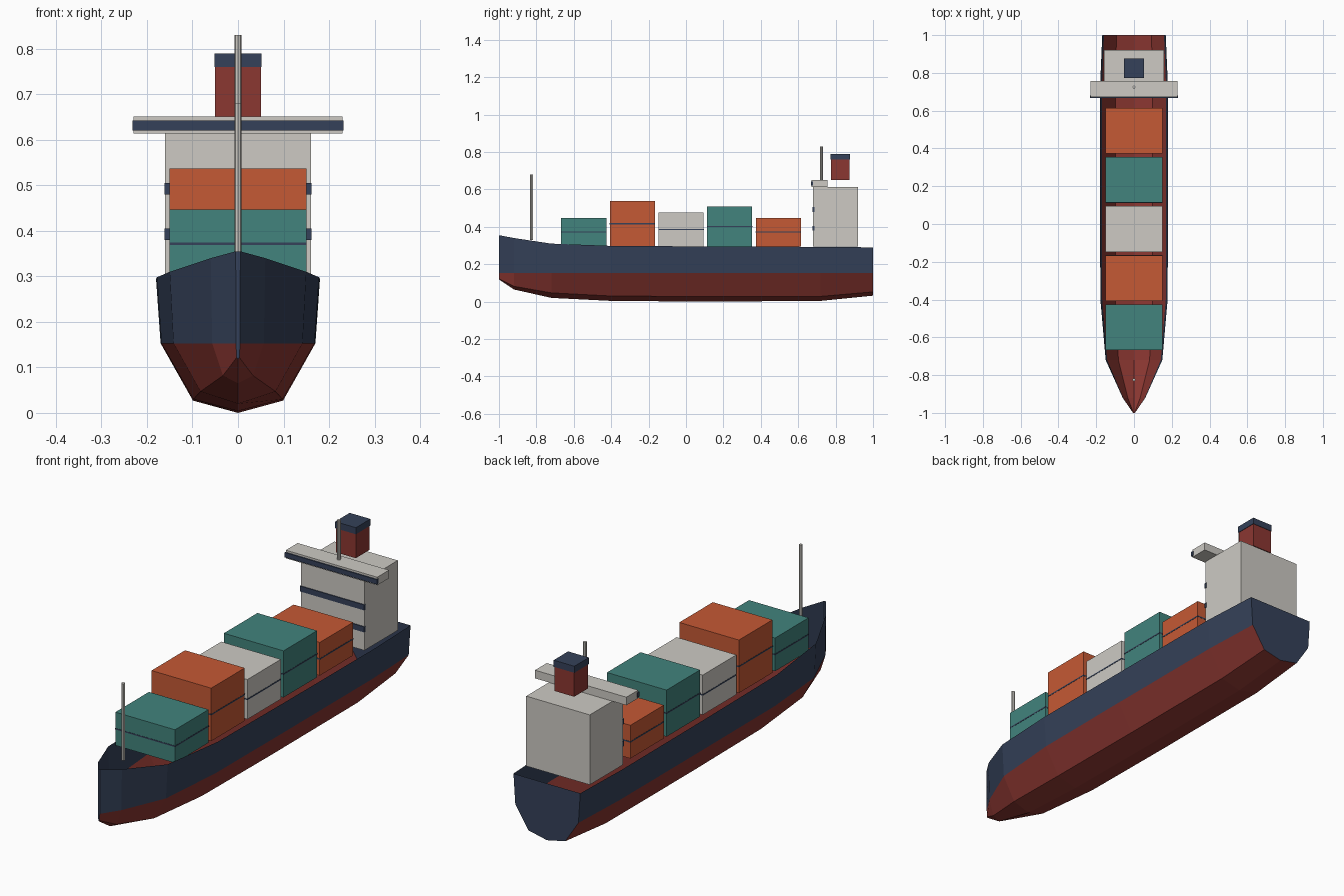
import bpy

cube = bpy.data.objects.get("Cube")
if cube:
    bpy.data.objects.remove(cube, do_unlink=True)


def material(name, rgb):
    m = bpy.data.materials.new(name)
    m.use_nodes = True
    m.diffuse_color = (*rgb, 1)
    m.node_tree.nodes["Principled BSDF"].inputs["Base Color"].default_value = (*rgb, 1)
    return m


navy = material("navy", (0.035, 0.053, 0.1))
red = material("dark_red", (0.26, 0.038, 0.031))
white = material("off_white", (0.61, 0.59, 0.55))
orange = material("orange", (0.56, 0.1, 0.035))
teal = material("teal", (0.054, 0.23, 0.205))


def add_mesh(name, verts, faces, mats):
    mesh = bpy.data.meshes.new(name)
    mesh.from_pydata(verts, [], faces)
    for m in mats:
        mesh.materials.append(m)
    ob = bpy.data.objects.new(name, mesh)
    bpy.context.collection.objects.link(ob)
    return ob


def box(name, half_width, y0, y1, z0, z1, mat):
    bpy.ops.mesh.primitive_cube_add(size=1, location=(0, (y0 + y1) / 2, (z0 + z1) / 2))
    ob = bpy.context.object
    ob.name = name
    ob.scale = (2 * half_width, y1 - y0, z1 - z0)
    bpy.ops.object.transform_apply(location=False, rotation=False, scale=True)
    ob.data.materials.append(mat)


def mast(name, y, z0, z1):
    bpy.ops.mesh.primitive_cylinder_add(vertices=8, radius=0.008, depth=z1 - z0,
                                        location=(0, y, (z0 + z1) / 2))
    bpy.context.object.name = name
    bpy.context.object.data.materials.append(white)


# Open hull lofted through stations: y, half width, deck, bilge and keel heights
stations = [
    (-1.0, 0.005, 0.355, 0.122, 0.118),
    (-0.92, 0.06, 0.34, 0.082, 0.065),
    (-0.72, 0.15, 0.31, 0.047, 0.02),
    (-0.4, 0.178, 0.298, 0.03, 0.004),
    (0.1, 0.18, 0.295, 0.027, 0.0),
    (0.72, 0.18, 0.293, 0.028, 0.004),
    (1.0, 0.168, 0.29, 0.052, 0.032),
]
verts, faces = [], []
for y, w, deck, bilge, keel in stations:
    half = [(w, deck), (w * 0.945, 0.153), (w * 0.55, bilge)]
    verts += [(-x, y, z) for x, z in half] + [(0, y, keel)]
    verts += [(x, y, z) for x, z in reversed(half)]
n = 7
for i in range(len(stations) - 1):
    for j in range(n - 1):
        a = i * n + j
        faces.append((a, a + n, a + n + 1, a + 1))
faces.append(tuple(range(n)))
faces.append(tuple(reversed(range(len(verts) - n, len(verts)))))
hull = add_mesh("hull", verts, faces, [navy, red])

# Red below the waterline, navy topsides, stem and transom
for p in hull.data.polygons:
    topside = max(verts[v][2] for v in p.vertices) > 0.2
    p.material_index = 0 if topside else 1

# Container stacks, each with a thin seam band at mid height
base = 0.296
stacks = [(teal, 0.447), (orange, 0.537), (white, 0.477), (teal, 0.508), (orange, 0.447)]
for i, (mat, top) in enumerate(stacks):
    y = -0.667 + 0.26 * i
    mid = (base + top) / 2
    box(f"container_stack_{i + 1}", 0.15, y, y + 0.241, base, top, mat)
    box(f"container_seam_{i + 1}", 0.151, y - 0.001, y + 0.242, mid - 0.003, mid + 0.003, navy)

# Deckhouse with window bands
box("deckhouse", 0.16, 0.68, 0.92, base, 0.614, white)
for i, z in enumerate((0.38, 0.48)):
    box(f"deckhouse_windows_{i + 1}", 0.162, 0.676, 0.686, z, z + 0.025, navy)

# Bridge with wings
box("bridge", 0.23, 0.672, 0.757, 0.614, 0.651, white)
box("bridge_windows", 0.232, 0.667, 0.68, 0.62, 0.642, navy)

# Funnel
box("funnel", 0.05, 0.775, 0.875, 0.65, 0.76, red)
box("funnel_cap", 0.052, 0.773, 0.877, 0.76, 0.79, navy)

# Masts
mast("fore_mast", -0.825, 0.33, 0.68)
mast("bridge_mast", 0.725, 0.65, 0.83)
